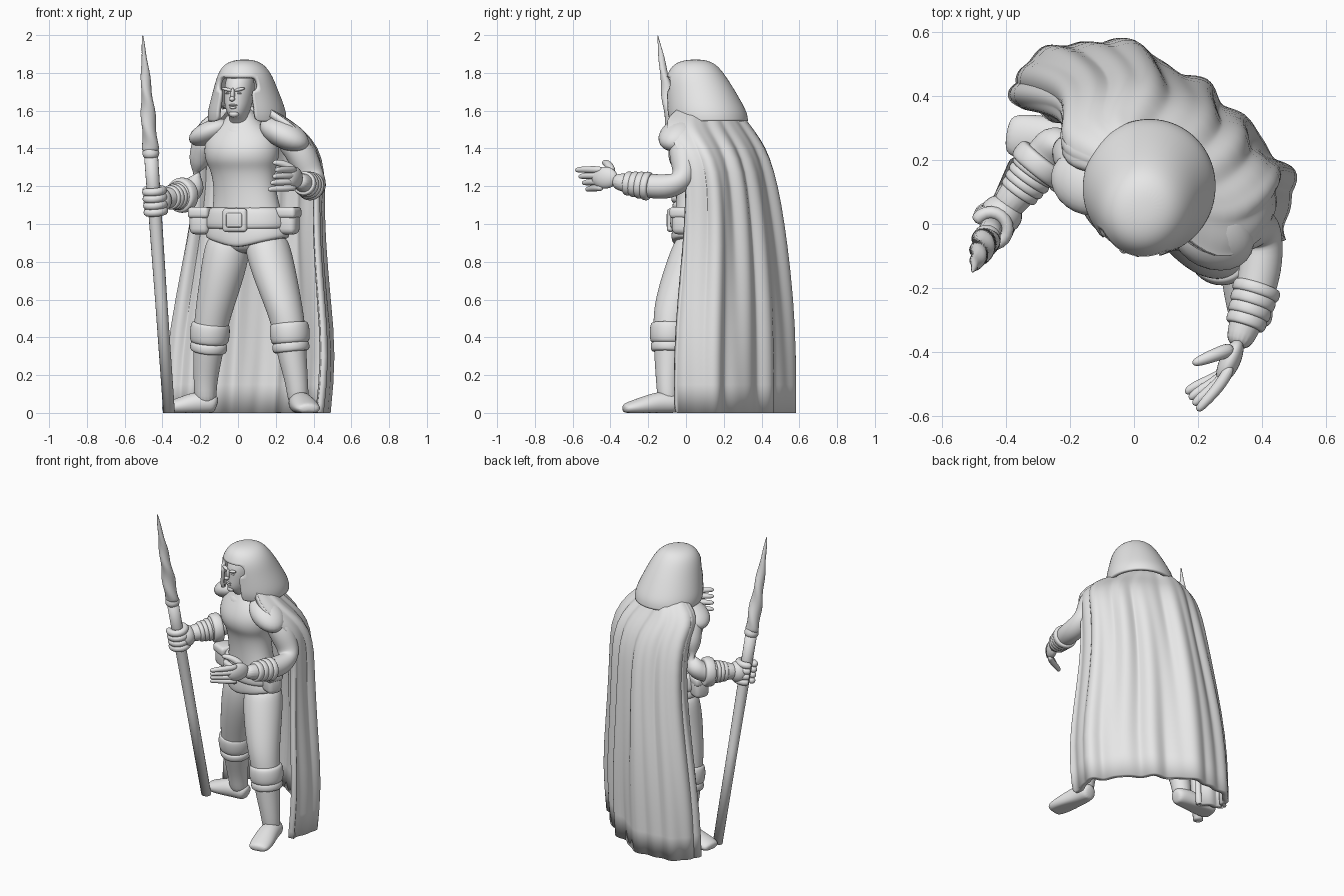
import bpy, bmesh, math
from math import sin, cos, pi, radians
from mathutils import Vector, Matrix

if "Cube" in bpy.data.objects:
    bpy.data.objects.remove(bpy.data.objects["Cube"], do_unlink=True)

stone = bpy.data.materials.new("light_grey")
stone.use_nodes = True
GREY = (0.8, 0.8, 0.8, 1)
stone.diffuse_color = GREY
stone.node_tree.nodes["Principled BSDF"].inputs["Base Color"].default_value = GREY

BODY, HEAD = radians(-25), radians(-18)


def finish(name, bm, sub=0, thick=0, bevel=0):
    bmesh.ops.recalc_face_normals(bm, faces=bm.faces)
    mesh = bpy.data.meshes.new(name)
    bm.to_mesh(mesh)
    bm.free()
    mesh.materials.append(stone)
    for p in mesh.polygons:
        p.use_smooth = True
    ob = bpy.data.objects.new(name, mesh)
    bpy.context.collection.objects.link(ob)
    if bevel:
        m = ob.modifiers.new("Bevel", 'BEVEL')
        m.width, m.segments = bevel, 3
    if sub:
        m = ob.modifiers.new("Subdivision", 'SUBSURF')
        m.levels = m.render_levels = sub
    if thick:
        m = ob.modifiers.new("Solidify", 'SOLIDIFY')
        m.thickness, m.offset = thick, 0
    return ob


def skin(bm, rows, closed=True, caps=True):
    """Join rows of points into a quad skin."""
    vs = [[bm.verts.new((p.x, p.y, max(p.z, 0))) for p in r] for r in rows]
    n = len(vs[0])
    for a, b in zip(vs, vs[1:]):
        for i in range(n if closed else n - 1):
            j = (i + 1) % n
            bm.faces.new((a[i], a[j], b[j], b[i]))
    if caps:
        bm.faces.new(vs[0][::-1])
        bm.faces.new(vs[-1])


def loft(name, rings, yaw=None, ref=(0, 0, 1), twist=0, seg=16, sub=2):
    """Rings are x, y, z, half width, half depth; level if yaw is given."""
    c = [Vector(r[:3]) for r in rings]
    rows = []
    for k, r in enumerate(rings):
        if yaw is None:
            tan = (c[min(k + 1, len(c) - 1)] - c[max(k - 1, 0)]).normalized()
            side = tan.cross(Vector(ref)).normalized()
            up = side.cross(tan)
        else:
            side, up = Vector((cos(yaw), sin(yaw), 0)), Vector((-sin(yaw), cos(yaw), 0))
        rows.append([])
        for i in range(seg):
            t = 2 * pi * i / seg
            u, v = r[3] * cos(t), r[-1] * sin(t)
            w = twist * k
            rows[-1].append(c[k] + side * (u * cos(w) - v * sin(w)) + up * (u * sin(w) + v * cos(w)))
    bm = bmesh.new()
    skin(bm, rows)
    return finish(name, bm, sub)


def blob(name, loc, size, yaw=0, pitch=0):
    bm = bmesh.new()
    m = Matrix.Translation(loc) @ Matrix.Rotation(yaw, 4, 'Z') @ Matrix.Rotation(pitch, 4, 'Y')
    bmesh.ops.create_uvsphere(bm, u_segments=24, v_segments=14, radius=1,
                              matrix=m @ Matrix.Diagonal((*size, 1)))
    return finish(name, bm)


def box(name, loc, size, yaw=0, bevel=0.02):
    bm = bmesh.new()
    m = Matrix.Translation(loc) @ Matrix.Rotation(yaw, 4, 'Z')
    bmesh.ops.create_cube(bm, size=1, matrix=m @ Matrix.Diagonal((*size, 1)))
    return finish(name, bm, bevel=bevel)


def band(name, a, b, r, bulge=1.06):
    """Rounded strap around a limb from a to b."""
    a, b = Vector(a), Vector(b)
    d = (b - a).normalized()
    ref = (0, 1, 0) if abs(d.z) > .8 else (0, 0, 1)
    prof = [(0, .8), (0.02, 1), (.5, bulge), (.98, 1), (1, .8)]
    loft(name, [(*a.lerp(b, t), r * k) for t, k in prof], ref=ref)


# Torso, belt and trunks
loft("torso", [(.04, .1, .84, .09, .08), (.045, .1, .9, .2, .125), (.05, .09, 1, .22, .135),
               (.045, .08, 1.1, .188, .122), (.035, .08, 1.2, .175, .122), (.025, .075, 1.29, .182, .132),
               (.02, .07, 1.33, .205, .155), (.02, .07, 1.4, .215, .162), (.02, .08, 1.48, .195, .13),
               (.02, .08, 1.55, .085, .085), (.02, .08, 1.62, .06, .06)], BODY)
trunks = loft("trunks", [(.05, .09, z, w, d) for z, w, d in
                         ((.895, .22, .13), (.905, .245, .155), (.98, .235, .15), (1.04, .2, .13))], BODY)
for v in trunks.data.vertices:
    if v.co.z < .95:
        v.co.z += .25 * abs((v.co.x - .05) * cos(BODY) + (v.co.y - .09) * sin(BODY)) - .03
loft("belt", [(.045, .085, z, w, w * .64) for z, w in
              ((.97, .2), (.975, .245), (1.03, .24), (1.085, .225), (1.09, .18))], BODY)
box("buckle", (-.017, -.062, 1.02), (.14, .035, .125), BODY)
box("buckle_plate", (-.02, -.078, 1.02), (.09, .02, .075), BODY, .008)
for name, x, y in (("left", .265, -.015), ("right", -.195, .14)):
    box(name + "_pouch", (x, y, 1.01), (.11, .1, .13), BODY, .03)
    box(name + "_pouch_flap", (x, y - .004, 1.06), (.12, .11, .06), BODY, .02)
loft("collar", [(.01, .05, 1.46, .125, .1), (.012, .055, 1.5, .12, .095), (.015, .065, 1.54, .085, .075)], BODY)

# Legs, boots and cuffs
legs = {
    "left": ([(.15, .06, .95, .1), (.155, .05, .88, .127), (.19, -.005, .74, .122), (.24, -.07, .57, .103),
              (.27, -.085, .45, .09), (.285, -.09, .3, .08), (.315, -.1, .14, .058), (.32, -.09, .03, .058)],
             [(.32, -.03, .04, .035, .04), (.322, -.055, .05, .058, .055), (.33, -.13, .055, .064, .065),
              (.355, -.23, .035, .073, .05), (.37, -.3, .025, .07, .035), (.377, -.335, .02, .052, .025)]),
    "right": ([(-.05, .14, .95, .1), (-.055, .14, .88, .127), (-.08, .14, .74, .122), (-.12, .16, .57, .105),
               (-.145, .18, .45, .092), (-.16, .21, .3, .08), (-.175, .25, .14, .06), (-.17, .26, .03, .06)],
              [(-.11, .262, .04, .035, .04), (-.135, .262, .05, .058, .055), (-.21, .265, .055, .064, .065),
               (-.3, .27, .035, .073, .05), (-.37, .275, .025, .07, .035), (-.4, .28, .02, .052, .025)])}
for side, (leg, foot) in legs.items():
    loft(side + "_leg", leg, BODY)
    loft(side + "_foot", foot)
    knee, shin = Vector(leg[4][:3]), Vector(leg[5][:3])
    band(side + "_boot_cuff", knee + Vector((0, 0, .03)), knee.lerp(shin, .55), .104)
    band(side + "_boot_strap", knee.lerp(shin, .5), knee.lerp(shin, .85), .097)

# Arms and wrist wraps
arms = {
    "left": [(.24, .0, 1.47, .07), (.31, -.01, 1.42, .085), (.36, -.005, 1.32, .08), (.4, -.01, 1.23, .07),
             (.405, -.08, 1.195, .07), (.385, -.2, 1.2, .066), (.35, -.31, 1.215, .052), (.32, -.39, 1.23, .042)],
    "right": [(-.13, .17, 1.47, .07), (-.18, .2, 1.42, .085), (-.21, .24, 1.32, .08), (-.225, .265, 1.22, .07),
              (-.26, .23, 1.16, .068), (-.31, .17, 1.15, .064), (-.36, .1, 1.14, .056), (-.42, .03, 1.13, .05)]}
for side, arm in arms.items():
    loft(side + "_arm", arm, ref=(.3, .2, 1) if side == "left" else (.3, -.2, 1))
    a, b = Vector(arm[5][:3]), Vector(arm[6][:3])
    for i in range(4):
        band(f"{side}_wrist_wrap_{i + 1}", a.lerp(b, i * .29 - .1), a.lerp(b, i * .29 + .24), .075 - i * .004)
band("right_arm_band", (-.275, .21, 1.155), (-.315, .16, 1.15), .092)

# Open left hand
blob("left_palm", (.3, -.43, 1.245), (.032, .075, .058), radians(-25))
for i in range(4):
    z = 1.288 - i * .032
    tip = Vector((.215 - .012 * i, -.565 + .018 * i, z - .002 * i))
    loft(f"left_finger_{i + 1}", [(.305, -.44, z, .018), (.275, -.5 + .008 * i, z, .019), (*tip, .016),
                                  (tip.x - .018, tip.y - .02, tip.z - .004, .01)])
loft("left_thumb", [(.31, -.39, 1.27, .024), (.265, -.405, 1.31, .022), (.215, -.425, 1.325, .018),
                    (.182, -.437, 1.325, .011)])

# Spear
foot_pt, tip_pt = Vector((-.365, .18, 0)), Vector((-.505, -.15, 2))


def on_spear(z):
    return foot_pt.lerp(tip_pt, z / 2)


loft("spear_shaft", [(*on_spear(z), r) for z, r in ((0, .031), (.6, .032), (1.2, .036), (1.4, .037))],
     ref=(0, 1, 0), sub=0)
loft("spear_collar", [(*on_spear(z), r) for z, r in
                      ((1.35, .034), (1.36, .043), (1.375, .047), (1.39, .043), (1.41, .036))], ref=(0, 1, 0))
blade = [(1.38 + .62 * t / 24, .046 * (1 - (t / 24) ** 1.7) + .003) for t in range(25)]
loft("spear_blade", [(*on_spear(z), r, r * .82) for z, r in blade], ref=(0, 1, 0), twist=.4, sub=1)

# Right hand closed on the shaft
axis = (tip_pt - foot_pt).normalized()
grip_side = axis.cross(Vector((0, 1, 0))).normalized()
grip_up = grip_side.cross(axis)
blob("right_palm", (-.415, .03, 1.125), (.066, .06, .07), BODY)
for i in range(4):
    c = on_spear(1.068 + i * .036)
    arc = [c + .054 * (grip_side * cos(t) + grip_up * sin(t)) for t in
           (radians(20 + 36 * k) for k in range(10))]
    loft(f"right_finger_{i + 1}", [(*p, .023) for p in arc], ref=axis, seg=10, sub=1)

# Head and face
loft("head", [(.015, .07, 1.5, .06), (.008, .04, 1.55, .05, .065), (.002, .02, 1.575, .05, .085),
              (.0, .02, 1.61, .066, .094), (.004, .028, 1.66, .077, .1), (.008, .03, 1.72, .08, .105),
              (.012, .04, 1.78, .073, .09), (.015, .05, 1.82, .04, .05)], HEAD)


def face(name, dx, out, z, size, pitch=0):
    x = .003 + dx * cos(HEAD) + out * sin(HEAD)
    y = .028 + dx * sin(HEAD) - out * cos(HEAD)
    blob(name, (x, y, z), size, HEAD, pitch)


face("nose_bridge", 0, .1, 1.685, (.011, .016, .035))
face("nose_tip", 0, .11, 1.662, (.015, .016, .013))
face("upper_lip", 0, .096, 1.629, (.024, .01, .006))
face("lower_lip", 0, .094, 1.616, (.02, .01, .007))
face("chin", 0, .08, 1.582, (.027, .02, .018))
for name, s in (("left", 1), ("right", -1)):
    face(name + "_brow", s * .034, .09, 1.712, (.032, .014, .009), -s * .22)
    face(name + "_eye", s * .032, .087, 1.692, (.013, .009, .005))

# Hood with an open front
hood_rings = [(.048, .12, 1.545, .198, .2), (.047, .112, 1.585, .2, .204), (.045, .097, 1.64, .184, .19),
              (.04, .075, 1.71, .16, .172), (.036, .055, 1.775, .138, .15), (.032, .047, 1.822, .112, .122),
              (.032, .047, 1.85, .075, .085), (.035, .05, 1.86, .025, .03)]
rows = []
for x, y, z, w, d in hood_rings:
    rows.append([])
    for i in range(24):
        t = 2 * pi * i / 24
        p = Matrix.Rotation(HEAD, 3, 'Z') @ Vector((w * cos(t), d * sin(t), 0))
        rows[-1].append(p + Vector((x, y, z)))
bm = bmesh.new()
skin(bm, rows)
front = Vector((sin(HEAD), -cos(HEAD)))
gone = []
for f in bm.faces:
    m = f.calc_center_median()
    d = Vector((m.x - .042, m.y - .08))
    if m.z < 1.546 or (m.z < 1.79 and d.length and d.normalized().dot(front) > cos(radians(33))):
        gone.append(f)
bmesh.ops.delete(bm, geom=gone, context='FACES')
finish("hood", bm, sub=2, thick=.022)

# Cape: one hem outline fitted into a box (x and y limits) at each height
outline = [Vector(p) for p in ((.17, .61), (.03, .66), (0, .8), (.14, .95), (.34, 1), (.55, .88),
                               (.74, .71), (.9, .48), (1, .27), (.95, 0))]
cape_rows = [(0, -.38, .485, -.06, .58), (.3, -.37, .515, -.06, .58), (.6, -.325, .485, -.04, .565),
             (.9, -.27, .46, -.01, .53), (1.1, -.24, .455, 0, .5), (1.28, -.225, .46, 0, .465),
             (1.4, -.225, .43, -.05, .42), (1.48, -.235, .36, -.1, .365), (1.535, -.2, .29, -.11, .325),
             (1.575, -.14, .22, -.07, .29), (1.61, -.1, .17, -.03, .24)]


def along(s):
    """Smooth point on the outline, s from 0 to 1."""
    s *= len(outline) - 1
    i = min(int(s), len(outline) - 2)
    t = s - i
    a, b = outline[max(i - 1, 0)], outline[i]
    c, d = outline[i + 1], outline[min(i + 2, len(outline) - 1)]
    return b + (c - a) * (t / 2) + (a * 2 - b * 5 + c * 4 - d) * (t * t / 2) + (b * 3 - a - c * 3 + d) * (t ** 3 / 2)


rows = []
for z, x0, x1, y0, y1 in cape_rows:
    rows.append([])
    amp = .002 + .011 * min(1, max(0, (1.6 - z) / .4))
    for i in range(97):
        s = i / 96
        p, q = along(s), along(min(s + .01, 1)) - along(max(s - .01, 0))
        out = Vector((-q.y * (y1 - y0), q.x * (x1 - x0), 0)).normalized()
        fold = sin(44 * s + 1.5 * sin(9 * s) + z * .8) + .5 * sin(83 * s - z)
        rows[-1].append(Vector((x0 + p.x * (x1 - x0), y0 + p.y * (y1 - y0), z)) + out * (amp * fold - .018))
bm = bmesh.new()
skin(bm, rows, closed=False, caps=False)
finish("cape", bm, sub=1, thick=.036)

# Cloth gathered over the shoulders
blob("left_shoulder_drape", (.245, -.035, 1.475), (.145, .105, .075), BODY, radians(25))
blob("right_shoulder_drape", (-.145, .13, 1.485), (.125, .1, .06), BODY, radians(-22))
